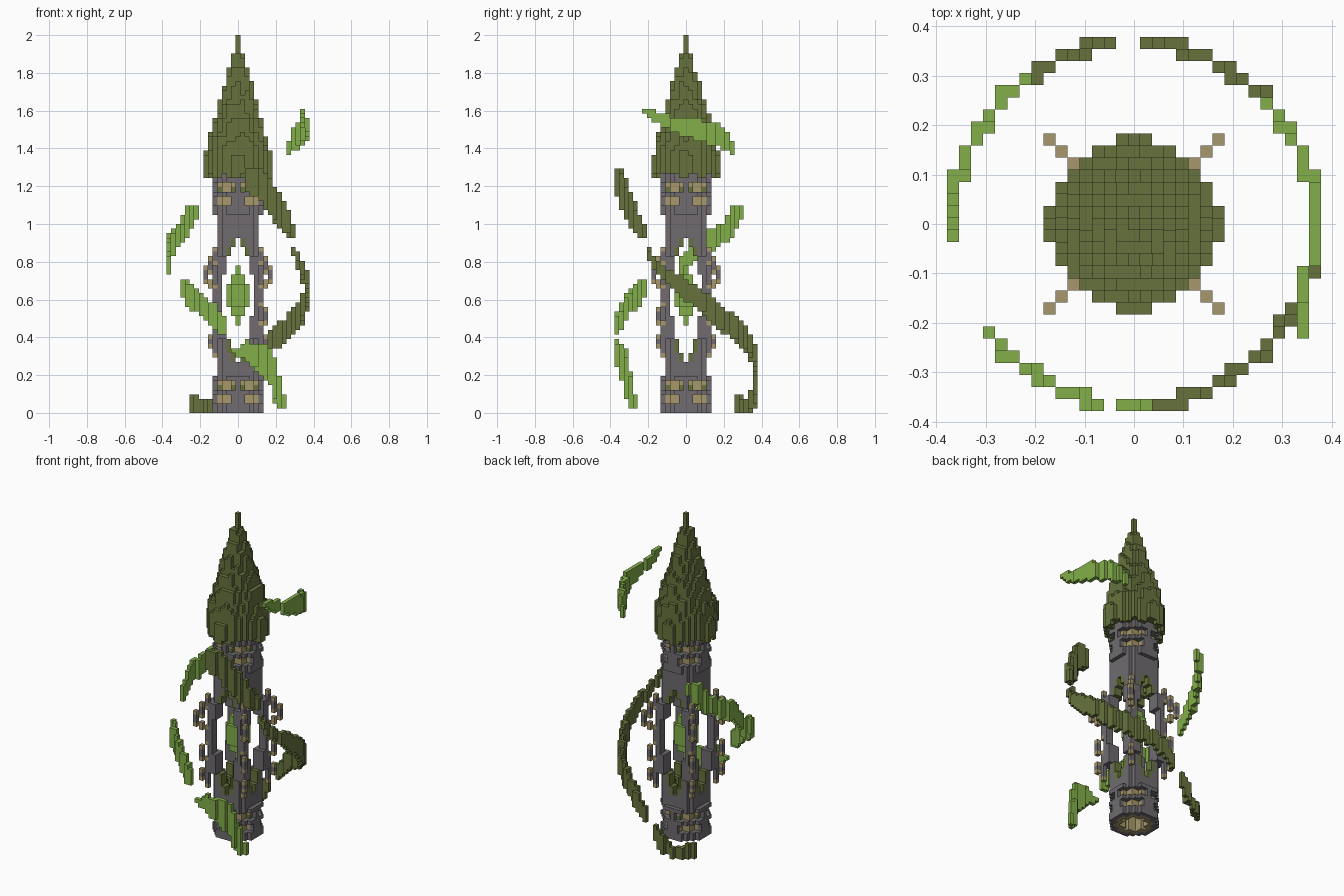
import bpy, bmesh, math, random
from itertools import product

random.seed(4)
cube = bpy.data.objects.get("Cube")
if cube:
    bpy.data.objects.remove(cube)

S = 2 / 82  # edge of one block


def make_material(name, colour):
    m = bpy.data.materials.new(name)
    m.use_nodes = True
    m.diffuse_color = (*colour, 1)
    bsdf = next(n for n in m.node_tree.nodes if n.type == 'BSDF_PRINCIPLED')
    bsdf.inputs["Base Color"].default_value = (*colour, 1)
    bsdf.inputs["Roughness"].default_value = 0.9
    return m


MATS = [make_material("grey_stone", (0.16, 0.148, 0.162)),
        make_material("tan_stone", (0.38, 0.31, 0.15)),
        make_material("olive", (0.135, 0.171, 0.048)),
        make_material("leaf_green", (0.227, 0.43, 0.07))]
GREY, TAN, OLIVE, LEAF = range(4)


def build(name, cells):
    """Turn {(i, j, k): colour} into a mesh of the exposed block faces."""
    bm = bmesh.new()
    verts = {}

    def vert(p):
        if p not in verts:
            verts[p] = bm.verts.new((p[0] * S / 2, p[1] * S / 2, (p[2] + 1) * S / 2))
        return verts[p]

    for c, colour in cells.items():
        for axis, s in product(range(3), (-1, 1)):
            n = list(c)
            n[axis] += s
            if tuple(n) in cells:
                continue
            ring = []
            for du, dv in ((-1, -1), (1, -1), (1, 1), (-1, 1))[::s]:
                p = [2 * x for x in c]
                p[axis] += s
                p[(axis + 1) % 3] += du
                p[(axis + 2) % 3] += dv
                ring.append(vert(tuple(p)))
            bm.faces.new(ring).material_index = colour
    mesh = bpy.data.meshes.new(name)
    bm.to_mesh(mesh)
    bm.free()
    for m in MATS:
        mesh.materials.append(m)
    bpy.context.collection.objects.link(bpy.data.objects.new(name, mesh))


def level(z):
    return round(z / S)


def lerp(table, x):
    """Interpolate rows of (x, values...) at x."""
    for a, b in zip(table, table[1:]):
        if x <= b[0]:
            t = max(0, (x - a[0]) / (b[0] - a[0]))
            return [p + (q - p) * t for p, q in zip(a[1:], b[1:])]
    return table[-1][1:]


def disc(r):
    n = int(r)
    return [(i, j) for i in range(-n, n + 1) for j in range(-n, n + 1)
            if i * i + j * j <= r * r]


# Drums: grey frame around a recessed tan wall with window openings
def drum(name, bottom, height):
    cells = {}
    for (i, j), k in product(disc(5.5), range(height)):
        d = math.hypot(i, j)
        lo = min(abs(i), abs(j))
        if d > 4.3:
            window = (lo in (2, 3) and k in (2, 3)) or (lo in (1, 2, 3) and k in (5, 6))
            if not window:
                cells[i, j, bottom + k] = GREY
        elif d > 3.1:
            cells[i, j, bottom + k] = OLIVE if lo == 1 and k == 5 else TAN
    build(name, cells)


drum("base_drum", 0, 8)
drum("upper_drum", level(1.05), 10)

# Four corner ribs that join into a neck below and above the opening
RIB = [(0.19, 0, 4), (0.26, 0, 4), (0.34, 2, 4), (0.45, 3, 5), (0.55, 4, 5),
       (0.7, 4, 5), (0.78, 3, 5), (0.86, 2, 4), (0.92, 0.4, 4), (1.06, 0, 4)]
ribs = {}
for k in range(level(0.195), level(1.05)):
    inner, outer = (round(v) for v in lerp(RIB, (k + 0.5) * S))
    for i, j in product(range(-5, 6), repeat=2):
        lo, hi = sorted((abs(i), abs(j)))
        limit = 5.2 if outer == 4 else 6.5
        if lo >= inner and hi <= outer and 3 < math.hypot(i, j) < limit:
            ribs[i, j, k] = OLIVE if lo == inner and inner in (1, 2) else GREY
build("corner_ribs", ribs)

# Stepped outer struts on the diagonals, with tan ends
STRUTS = [(5, 0.79, 0.87), (6, 0.73, 0.82), (7, 0.69, 0.78), (6, 0.66, 0.71),
          (5, 0.55, 0.69), (6, 0.46, 0.55), (6, 0.35, 0.41), (5, 0.29, 0.5)]
struts = {}
for sx, sy in product((-1, 1), repeat=2):
    for d, z0, z1 in STRUTS:
        k0, k1 = level(z0), level(z1)
        for k in range(k0, k1):
            struts[sx * d, sy * d, k] = TAN if k == k1 - 1 or k == k0 else GREY
build("outer_struts", struts)

# Floating crystal in the middle
crystal = {}
for k in range(-6, 7):
    r = 2.3 if abs(k) < 3 else 1.5 if abs(k) < 5 else 0.5
    for i, j in disc(r):
        crystal[i, j, 25 + k] = LEAF
build("crystal", crystal)

# Tall roof of upright shingles
roof = {}
for i, j in disc(7.08):
    if abs(i) == 5 and abs(j) == 5:
        continue
    d = math.hypot(i, j)
    top = 2.0 - 0.088 * d + (random.uniform(-0.03, 0.03) if d > 1 else 0)
    low = level(1.24 if d > 6 else 1.28) + random.randint(0, 1)
    for k in range(low, min(82, level(top))):
        roof[i, j, k] = OLIVE
build("roof", roof)


# Ribbons winding around the tower; rows are (angle, low, high, radius)
def ribbon(name, colour, rows):
    cells = {}
    a, end = rows[0][0], rows[-1][0]
    while a <= end:
        low, high, r = lerp(rows, a)
        i = round(r * math.cos(math.radians(a)))
        j = round(r * math.sin(math.radians(a)))
        k0 = max(0, level(low))
        for k in range(k0, max(k0 + 1, level(high))):
            cells[i, j, k] = colour
        a += 1
    build(name, cells)


R = 15
ribbon("upper_leaf_ribbon", LEAF, [
    (-33, 1.58, 1.61, 16.6), (-16, 1.51, 1.58, 14.7), (-13, 1.5, 1.57, R),
    (12, 1.44, 1.55, R), (33, 1.4, 1.52, R), (43, 1.37, 1.41, R)])
ribbon("middle_leaf_ribbon", LEAF, [
    (126, 1.05, 1.1, R), (136, 0.96, 1.09, R), (146, 0.9, 1.01, R),
    (160, 0.86, 0.97, R), (172, 0.81, 0.92, R), (185, 0.74, 0.8, R)])
ribbon("lower_leaf_ribbon", LEAF, [
    (216, 0.66, 0.7, R), (222, 0.57, 0.7, R), (235, 0.53, 0.63, R),
    (248, 0.46, 0.58, R), (260, 0.41, 0.5, R)])
ribbon("base_leaf_ribbon", LEAF, [
    (268, 0.31, 0.34, R), (278, 0.28, 0.38, R), (288, 0.21, 0.37, R),
    (298, 0.15, 0.34, R), (304, 0.06, 0.22, R), (310, 0.03, 0.1, R)])
ribbon("upper_olive_ribbon", OLIVE, [
    (-82, 1.18, 1.29, R), (-70, 1.12, 1.28, R), (-58, 1.02, 1.19, R),
    (-46, 0.95, 1.08, R), (-36, 0.92, 0.97, R)])
ribbon("middle_olive_ribbon", OLIVE, [
    (-34, 0.83, 0.87, R), (-24, 0.74, 0.79, R), (-10, 0.65, 0.74, R),
    (10, 0.55, 0.66, R), (30, 0.44, 0.57, R), (50, 0.36, 0.48, R),
    (66, 0.32, 0.42, R), (76, 0.27, 0.37, R), (87, 0.2, 0.27, R)])
ribbon("base_olive_ribbon", OLIVE, [
    (96, 0.12, 0.2, R), (104, 0.03, 0.14, R), (114, 0.01, 0.06, R), (130, 0.0, 0.09, R)])
